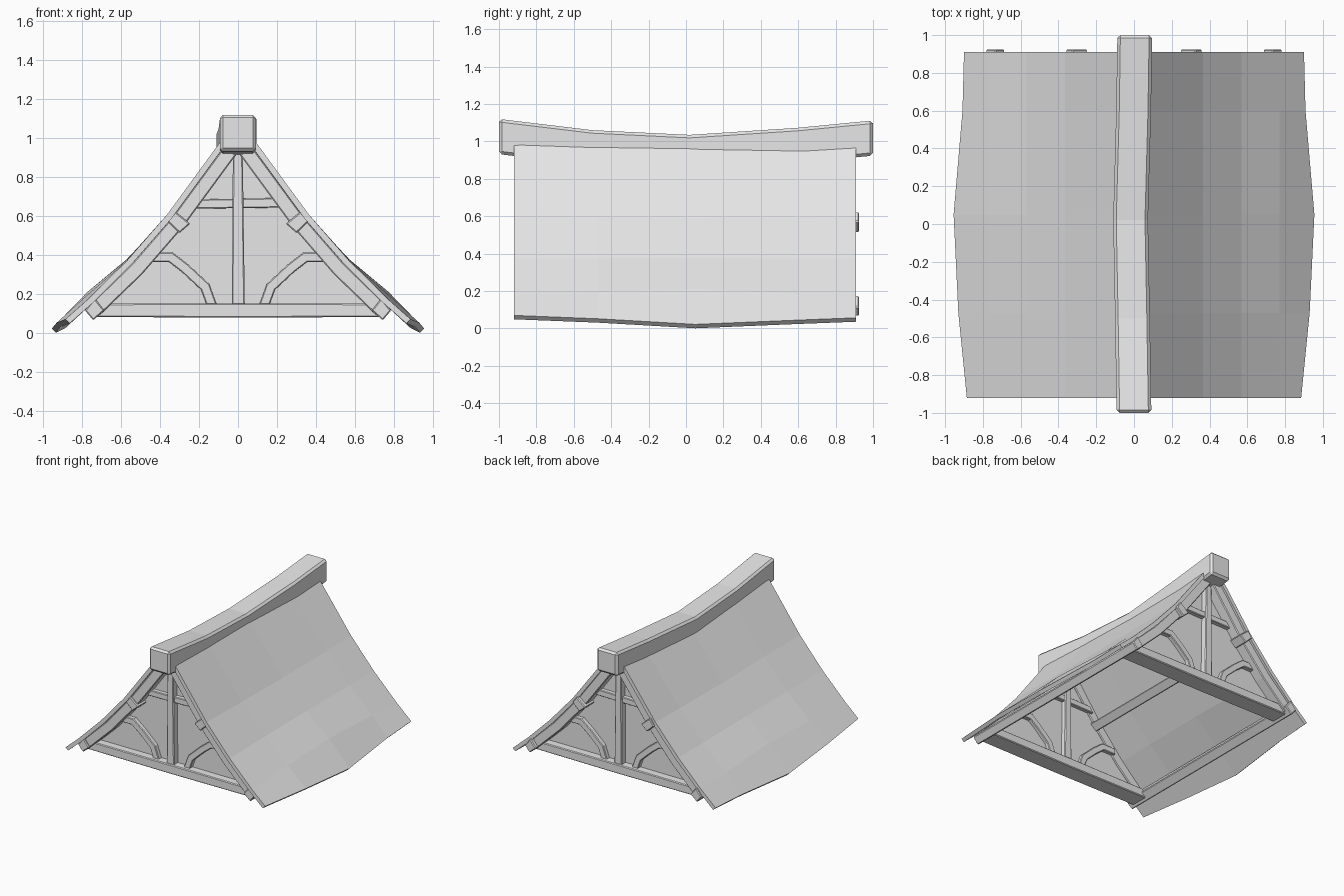
import bpy, bmesh, math
from mathutils import Vector

if "Cube" in bpy.data.objects:
    bpy.data.objects.remove(bpy.data.objects["Cube"])

grey = bpy.data.materials.new("plain_grey")
grey.diffuse_color = (0.8, 0.8, 0.8, 1)
grey.use_nodes = True
grey.node_tree.nodes["Principled BSDF"].inputs["Base Color"].default_value = grey.diffuse_color


def loft(name, sections, bevel=0.0):
    """Join closed loops of 3D points into one solid with capped ends."""
    bm = bmesh.new()
    rings = [[bm.verts.new(p) for p in s] for s in sections]
    n = len(rings[0])
    for a, b in zip(rings, rings[1:]):
        for i in range(n):
            j = (i + 1) % n
            bm.faces.new((a[i], a[j], b[j], b[i]))
    bm.faces.new(rings[0])
    bm.faces.new(rings[-1])
    bmesh.ops.recalc_face_normals(bm, faces=bm.faces)
    me = bpy.data.meshes.new(name)
    bm.to_mesh(me)
    bm.free()
    me.materials.append(grey)
    ob = bpy.data.objects.new(name, me)
    bpy.context.collection.objects.link(ob)
    if bevel:
        m = ob.modifiers.new("soft_edges", 'BEVEL')
        m.width = bevel
        m.segments = 1
        m.limit_method = 'ANGLE'
        m.angle_limit = math.radians(50)
    return ob


def slab(name, outline, y0, y1, bevel=0.0):
    """Extrude an x-z outline along y."""
    return loft(name, [[(x, y, z) for x, z in outline] for y in (y0, y1)], bevel)


def strip(path, width):
    """Outline of a mitred strip following an x-z path."""
    pts = [Vector(p) for p in path]
    left, right = [], []
    for i, p in enumerate(pts):
        d1 = (p - pts[max(i - 1, 0)]).normalized()
        d2 = (pts[min(i + 1, len(pts) - 1)] - p).normalized()
        t = (d1 + d2).normalized()
        n = Vector((-t.y, t.x))
        h = width / 2 / max(0.5, t.dot(d2 if d2.length else d1))
        left.append(p + n * h)
        right.append(p - n * h)
    return [tuple(p) for p in left + right[::-1]]


def flip(outline, s):
    return [(x * s, z) for x, z in outline]


# Sagging roof slopes: y, eave x, eave z, top drop, lower bulge
stations = [(-0.92, 0.885, 0.070, 0.00, 0.00),
            (-0.47, 0.930, 0.052, -0.025, 0.025),
            (0.05, 0.955, 0.022, -0.045, 0.04),
            (0.60, 0.908, 0.045, -0.035, 0.015),
            (0.91, 0.900, 0.057, -0.01, 0.00)]
for s, side in ((-1, "left"), (1, "right")):
    rings = []
    for y, ex, ez, drop, bulge in stations:
        top = [(0.05, 1.035 + drop), (0.365, 0.605 + drop * 0.3),
               (0.57, 0.37 + bulge * 0.2), (0.77, 0.172 + bulge), (ex, ez)]
        under = [(x - 0.022, z - 0.021) for x, z in top]
        rings.append([(x * s, y, z) for x, z in top + under[::-1]])
    loft("roof_slope_" + side, rings)

# Sagging ridge beam
ridge = [(-1.0, 0.0, 1.12), (-0.5, -0.008, 1.06), (0.02, -0.018, 1.035),
         (0.6, -0.002, 1.073), (1.0, 0.004, 1.112)]
loft("ridge_beam", [[(c - 0.092, y, t - 0.188), (c + 0.092, y, t - 0.188),
                     (c + 0.092, y, t), (c - 0.092, y, t)]
                    for y, c, t in ridge], 0.016)

# Purlins running the full length under the slopes
for s, side in ((-1, "left"), (1, "right")):
    upper = strip([(0.338, 0.602), (0.275, 0.535)], 0.075)
    lower = strip([(0.755, 0.155), (0.713, 0.082)], 0.06)
    upper = [(0.325, 0.625), (0.245, 0.56), (0.300, 0.512), (0.362, 0.572)]
    lower = [(0.735, 0.178), (0.685, 0.115), (0.742, 0.065), (0.785, 0.115)]
    slab("upper_purlin_" + side, flip(upper, s), -0.91, 0.925, 0.006)
    slab("lower_purlin_" + side, flip(lower, s), -0.91, 0.925, 0.006)

# Gable frames at both ends
rafter = strip([(0.04, 0.935), (0.312, 0.565), (0.52, 0.325), (0.735, 0.118)], 0.075)
brace = strip([(0.46, 0.388), (0.345, 0.388), (0.27, 0.33),
               (0.168, 0.235), (0.13, 0.13)], 0.05)
for e, end in ((-1, "front"), (1, "back")):
    # infill wall
    slab("gable_wall_" + end,
         [(-0.70, 0.12), (0.70, 0.12), (0.52, 0.32), (0.31, 0.56), (0.03, 0.95),
          (-0.03, 0.95), (-0.31, 0.56), (-0.52, 0.32)], e * 0.79, e * 0.81)
    slab("tie_beam_" + end,
         [(-0.73, 0.082), (0.0, 0.078), (0.73, 0.082),
          (0.70, 0.15), (0.0, 0.152), (-0.70, 0.15)], e * 0.73, e * 0.875, 0.006)
    slab("king_post_" + end,
         [(-0.032, 0.13), (0.035, 0.13), (0.024, 0.94), (-0.026, 0.94)],
         e * 0.75, e * 0.86, 0.006)
    slab("collar_beam_" + end,
         [(-0.25, 0.637), (0.25, 0.643), (0.22, 0.692), (-0.22, 0.684)],
         e * 0.76, e * 0.845, 0.005)
    for s, side in ((-1, "left"), (1, "right")):
        slab("rafter_%s_%s" % (end, side), flip(rafter, s), e * 0.78, e * 0.895, 0.006)
        slab("curved_brace_%s_%s" % (end, side), flip(brace, s), e * 0.76, e * 0.845, 0.005)
